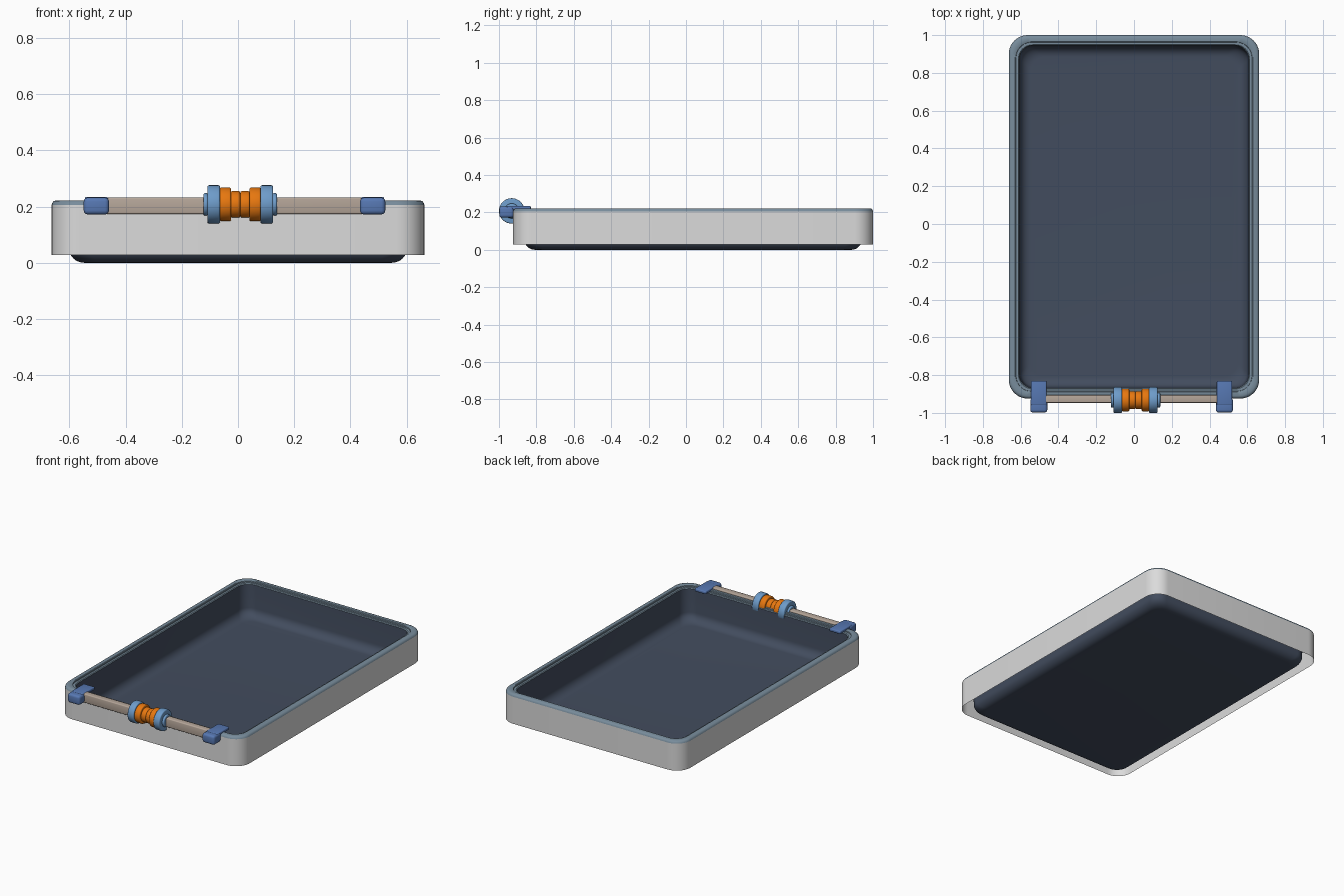
import bpy, bmesh, math
from mathutils import Matrix

cube = bpy.data.objects.get("Cube")
if cube:
    bpy.data.objects.remove(cube, do_unlink=True)


def srgb(c):
    return c / 12.92 if c <= 0.04045 else ((c + 0.055) / 1.055) ** 2.4


def material(name, *rgb):
    col = [srgb(c) for c in rgb] + [1.0]
    m = bpy.data.materials.new(name)
    m.use_nodes = True
    m.diffuse_color = col
    m.node_tree.nodes["Principled BSDF"].inputs["Base Color"].default_value = col
    return m


WHITE = material("off white", 0.86, 0.86, 0.86)
RIM = material("slate grey", 0.47, 0.55, 0.61)
BASIN = material("dark slate", 0.26, 0.30, 0.37)
WOOD = material("warm grey", 0.71, 0.65, 0.60)
CLIP = material("deep blue", 0.34, 0.47, 0.70)
DISC = material("light blue", 0.43, 0.61, 0.79)
ORANGE = material("orange", 0.91, 0.47, 0.06)


def finish(name, bm, mat, angle=35):
    bmesh.ops.recalc_face_normals(bm, faces=bm.faces)
    me = bpy.data.meshes.new(name)
    bm.to_mesh(me)
    bm.free()
    ob = bpy.data.objects.new(name, me)
    me.materials.append(mat)
    bpy.context.collection.objects.link(ob)
    bpy.ops.object.select_all(action="DESELECT")
    ob.select_set(True)
    bpy.context.view_layer.objects.active = ob
    bpy.ops.object.shade_smooth_by_angle(angle=math.radians(angle))
    return ob


HALF_X, HALF_Y, MID_Y = 0.663, 0.962, 0.038


def ring(bm, inset, z, seg=10):
    """Rounded rectangle inset from the tray's outline."""
    r = max(0.1 - 0.5 * inset, 0.075)
    x, y = HALF_X - inset - r, HALF_Y - inset - r
    verts = []
    for q, (sx, sy) in enumerate([(1, 1), (-1, 1), (-1, -1), (1, -1)]):
        for i in range(seg + 1):
            a = math.pi / 2 * (q + i / seg)
            verts.append(bm.verts.new((sx * x + r * math.cos(a),
                                       MID_Y + sy * y + r * math.sin(a), z)))
    return verts


def loft(name, profile, mat, cap=False, angle=35):
    bm = bmesh.new()
    rings = [ring(bm, *p) for p in profile]
    for a, b in zip(rings, rings[1:]):
        n = len(a)
        for i in range(n):
            j = (i + 1) % n
            bm.faces.new((a[i], a[j], b[j], b[i]))
    if cap:
        bm.faces.new(rings[-1])
    return finish(name, bm, mat, angle)


def block(name, lo, hi, mat, bevel):
    bm = bmesh.new()
    size = [b - a for a, b in zip(lo, hi)]
    mid = [(a + b) / 2 for a, b in zip(lo, hi)]
    bmesh.ops.create_cube(bm, size=1, matrix=Matrix.Translation(mid) @ Matrix.Diagonal(size + [1]))
    bmesh.ops.bevel(bm, geom=bm.edges[:], offset=bevel, segments=3, profile=0.5, affect="EDGES")
    return finish(name, bm, mat)


def drum(name, x0, x1, radius, mat, bevel=0.006):
    """Bevelled cylinder lying along x on the roller axis."""
    bm = bmesh.new()
    place = Matrix.Translation(((x0 + x1) / 2, -0.932, 0.208)) @ Matrix.Rotation(math.pi / 2, 4, "Y")
    bmesh.ops.create_cone(bm, cap_ends=True, segments=40, radius1=radius, radius2=radius,
                          depth=x1 - x0, matrix=place)
    rims = [e for e in bm.edges if any(len(f.verts) > 4 for f in e.link_faces)]
    bmesh.ops.bevel(bm, geom=rims, offset=bevel, segments=3, profile=0.5, affect="EDGES")
    return finish(name, bm, mat)


# Tray: outer skirt, stepped rim and deep basin
loft("skirt", [(0, 0.028), (0, 0.206)], WHITE)
loft("rim", [(0, 0.206), (0.002, 0.213), (0.007, 0.219), (0.014, 0.222), (0.034, 0.222),
             (0.038, 0.219), (0.039, 0.212), (0.051, 0.212), (0.055, 0.207)], RIM)
wall = [(0.055, 0.207), (0.06, 0.056)]
curve = [(0.116 - 0.056 * math.cos(a), 0.056 - 0.056 * math.sin(a))
         for a in (math.pi / 2 * i / 8 for i in range(1, 9))]
loft("basin", wall + curve, BASIN, cap=True, angle=60)

# Crossbar held by two clips that hook over the rim
block("crossbar", (-0.51, -0.947, 0.173), (0.48, -0.906, 0.232), WOOD, 0.006)
for side, x in (("right", -0.504), ("left", 0.479)):
    block(side + "_clip_body", (x - 0.045, -0.998, 0.172), (x + 0.045, -0.922, 0.232), CLIP, 0.014)
    block(side + "_clip_tongue", (x - 0.041, -0.96, 0.214), (x + 0.041, -0.83, 0.234), CLIP, 0.006)

# Grooved spool between two discs, mirrored about its middle
MID = 0.008
for side, s in (("right", -1), ("left", 1)):
    for part, a, b, r, mat in (("spool_core", 0, 0.034, 0.047, ORANGE),
                               ("spool_shoulder", 0.033, 0.073, 0.06, ORANGE),
                               ("spool_disc", 0.072, 0.117, 0.068, DISC),
                               ("spool_hub", 0.115, 0.131, 0.04, DISC)):
        x0, x1 = sorted((MID + s * a, MID + s * b))
        drum(side + "_" + part, x0, x1, r, mat)
